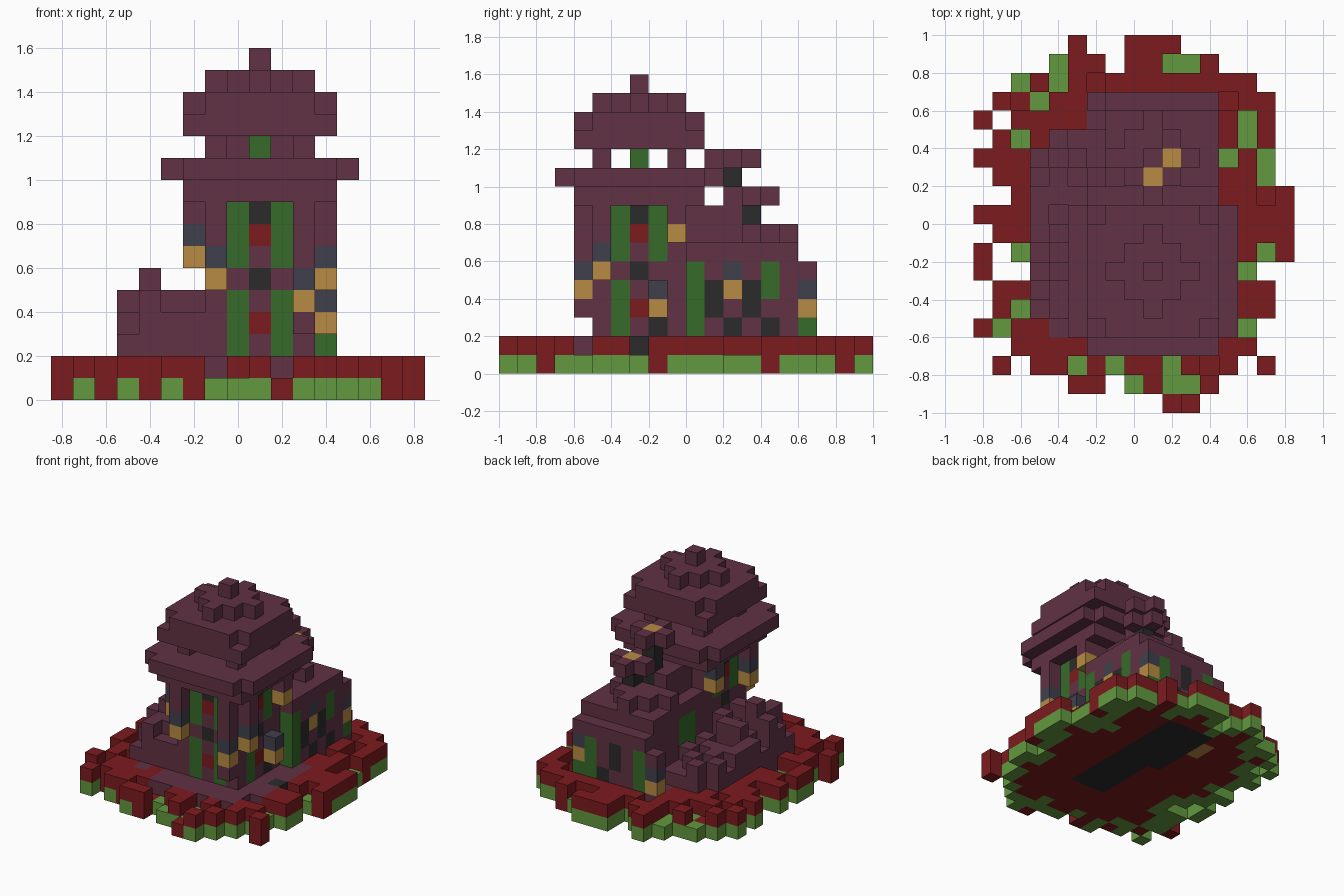
import bpy
import bmesh
import random
from mathutils import Vector

cube = bpy.data.objects.get("Cube")
if cube:
    bpy.data.objects.remove(cube, do_unlink=True)

random.seed(4)
S = 0.1  # block size

PALETTE = {
    "p": ("plum_stone", (0.119, 0.032, 0.058)),
    "r": ("dark_red_brick", (0.202, 0.011, 0.013)),
    "l": ("grass_green", (0.125, 0.315, 0.05)),
    "g": ("deep_green", (0.038, 0.145, 0.023)),
    "y": ("lamp_gold", (0.48, 0.26, 0.056)),
    "s": ("slate", (0.051, 0.051, 0.076)),
    "k": ("charcoal", (0.024, 0.024, 0.024)),
}
KEYS = list(PALETTE)
materials = []
for label, rgb in PALETTE.values():
    m = bpy.data.materials.new(label)
    m.use_nodes = True
    m.diffuse_color = (*rgb, 1)
    bsdf = m.node_tree.nodes["Principled BSDF"]
    bsdf.inputs["Base Color"].default_value = (*rgb, 1)
    bsdf.inputs["Roughness"].default_value = 0.9
    materials.append(m)

blocks = {}  # (i, j, k) -> (part, colour key)


def put(part, colour, i, j, k):
    blocks[(i, j, k)] = (part, colour)


def box(part, colour, i0, i1, j0, j1, k0, k1):
    for i in range(i0, i1 + 1):
        for j in range(j0, j1 + 1):
            for k in range(k0, k1 + 1):
                put(part, colour, i, j, k)


def column(part, i, j, k, colours):
    """Stack of blocks upwards, one letter per block."""
    for n, c in enumerate(colours):
        put(part, c, i, j, k + n)


def plate(part, ci, cj, k, radius, corner):
    """Square layer whose corners are cut along the diagonal."""
    for a in range(-radius, radius + 1):
        for b in range(-radius, radius + 1):
            if abs(a) + abs(b) <= 2 * radius - corner:
                put(part, "p", ci + a, cj + b, k)


def rim(cells):
    """Cells with an open side."""
    return {(i, j) for i, j in cells
            if not {(i + 1, j), (i - 1, j), (i, j + 1), (i, j - 1)} <= cells}


# Ground footprint row by row from front to back, less a few notches
outline = ((2, 3), (-3, 4), (-7, 7), (-6, 6), (-8, 6), (-7, 7), (-7, 7),
           (-8, 6), (-8, 8), (-7, 8), (-8, 8), (-6, 8), (-7, 7), (-8, 7),
           (-7, 7), (-8, 7), (-7, 7), (-6, 6), (-4, 4), (-3, 2))
ground = {(i, j) for j, (left, right) in enumerate(outline, -10)
          for i in range(left, right + 1)}
ground -= {(-2, 9), (-1, 9), (-1, 8), (-7, 5), (-7, -2), (-7, -3),
           (-6, -3), (-6, -8), (6, -8), (-1, -9)}

# Brick over a ragged grass rim, the second ring partly sunken
edge = rim(ground)
second = rim(ground - edge)
for i, j in sorted(ground):
    grassy = (i, j) in edge or ((i, j) in second and random.random() < 0.35)
    column("ground", i, j, 0, "lr" if grassy else "rr")
    if not grassy and (i, j) in second and random.random() < 0.35:
        del blocks[(i, j, 1)]

# Bare grass and full-height brick along the edge
for i, j in ((-4, 8), (2, 8), (3, 8), (-6, 7), (-4, 7), (-5, 6), (6, 5),
             (-6, 4), (6, 4), (5, 3), (7, 3), (7, 2), (-6, -2), (7, -2),
             (6, -3), (-6, -5), (-7, -6), (6, -6), (-3, -8), (-1, -8),
             (2, -8), (0, -9), (2, -9), (3, -9)):
    put("ground", "l", i, j, 0)
    blocks.pop((i, j, 1), None)
for i, j in ((4, 8), (5, 6), (7, 4), (8, -2), (-8, -6), (-6, -7),
             (5, -7), (-4, -8), (7, -8), (-2, -9), (2, -10)):
    put("ground", "r", i, j, 0)
del blocks[(2, -10, 1)]

# Charcoal middle underneath and stone paving around the buildings
box("ground", "k", 0, 2, -4, 6, 0, 0)
box("ground", "k", -1, -1, 1, 6, 0, 0)
box("ground", "y", -2, -2, 4, 5, 0, 0)
box("paving", "p", -5, 5, -5, 0, 1, 1)
box("paving", "p", -5, 4, 1, 3, 1, 1)
box("paving", "p", -4, 4, 4, 4, 1, 1)
box("paving", "p", -2, 4, 5, 6, 1, 1)
box("paving", "p", -2, 4, -7, -6, 1, 1)
put("paving", "p", -4, -6, 1)
put("paving", "k", 5, -3, 1)

# Rubble slope beside the buildings
for i, low, high in ((-5, 1, 2), (-4, 1, 3), (-3, 1, 3), (-2, 1, 3)):
    for j in range(-5, 5 if i > -5 else 4):
        column("rubble", i, j, 2, "p" * random.randint(low, high))
column("rubble", -5, -3, 2, "ppp")
column("rubble", -4, -3, 2, "pppp")
column("rubble", -2, -4, 2, "ppp")

# Rear hall with patterned walls and a stepped roof
box("hall", "p", -1, 4, 0, 6, 2, 5)
for j, pat in enumerate(("gggg", "pkkp", "kpys", "pkkp", "kpgg", "pppp", "gysp")):
    column("hall", 4, j, 2, pat)
for j in (1, 2):
    column("hall", -1, j, 2, "gggg")
for i, pat in ((-2, "ysp"), (-1, "gggp"), (1, "pkkp"), (2, "kppp"), (3, "gggp")):
    column("hall", i, 6, 2, pat)
box("hall_roof", "p", -1, 4, 0, 5, 6, 6)
plate("hall_roof", 1, 3, 7, 2, 2)
box("hall_roof", "p", 0, 2, 0, 3, 7, 7)
box("hall_roof", "p", 0, 2, 0, 2, 8, 8)

# Two capped lamps on the hall roof
for i, j, top in ((2, 3, 9), (1, 2, 11)):
    column("roof_lamp", i, j, 8, "k" * (top - 8))
    plate("roof_lamp", i, j, top, 1, 1)
    put("roof_lamp", "y", i, j, top)

# Tower shaft: same pattern on all four sides
CI, CJ = 1, -3
box("tower", "p", CI - 2, CI + 2, CJ - 2, CJ + 2, 2, 8)
for a, pat in ((-1, "gggpggg"), (0, "prpkprk"), (1, "gggpggg")):
    for side in (-2, 2):
        column("tower", CI + a, CJ + side, 2, pat)
        column("tower", CI + side, CJ + a, 2, pat)
put("tower", "k", CI + 2, CJ + 1, 2)

# Lanterns hanging at the tower corners: gold, slate, then stone hanger
for a, b, k in ((3, -2, 5), (2, -3, 4), (-3, -2, 6), (-2, -3, 5),
                (3, 2, 7), (-3, 2, 7)):
    column("tower_lantern", CI + a, CJ + b, k, ("ys" + "p" * 7)[:9 - k])
put("tower_lantern", "p", CI + 2, CJ - 3, 3)
put("tower_lantern", "p", CI + 3, CJ + 2, 8)
column("tower_lantern", CI + 3, CJ + 1, 3, "ys")

# Eaves, open belfry and cap
plate("tower_eaves", CI, CJ, 9, 3, 0)
plate("tower_eaves", CI, CJ, 10, 4, 1)
for a in (-2, 2):
    for b in (-2, 2):
        put("belfry_post", "p", CI + a, CJ + b, 11)
put("belfry_light", "g", CI, CJ, 11)
plate("tower_cap", CI, CJ, 12, 3, 0)
plate("tower_cap", CI, CJ, 13, 3, 1)
plate("tower_cap", CI, CJ, 14, 2, 2)
put("tower_cap", "p", CI, CJ, 15)


def build(part):
    """Mesh of the exposed block sides of one part."""
    bm = bmesh.new()
    for cell, (name, colour) in blocks.items():
        if name != part:
            continue
        centre = Vector((cell[0], cell[1] + 0.5, cell[2] + 0.5))
        for axis in range(3):
            for sign in (-1, 1):
                near = list(cell)
                near[axis] += sign
                if tuple(near) in blocks:
                    continue
                n, u, v = Vector(), Vector(), Vector()
                n[axis] = sign / 2
                u[(axis + 1) % 3] = 0.5
                v[(axis + 2) % 3] = sign / 2
                ring = (-u - v, u - v, u + v, v - u)
                face = bm.faces.new([bm.verts.new((centre + n + c) * S) for c in ring])
                face.material_index = KEYS.index(colour)
    bmesh.ops.remove_doubles(bm, verts=bm.verts[:], dist=S / 100)
    mesh = bpy.data.meshes.new(part)
    bm.to_mesh(mesh)
    bm.free()
    for m in materials:
        mesh.materials.append(m)
    bpy.context.scene.collection.objects.link(bpy.data.objects.new(part, mesh))


for part in sorted({name for name, _ in blocks.values()}):
    build(part)
